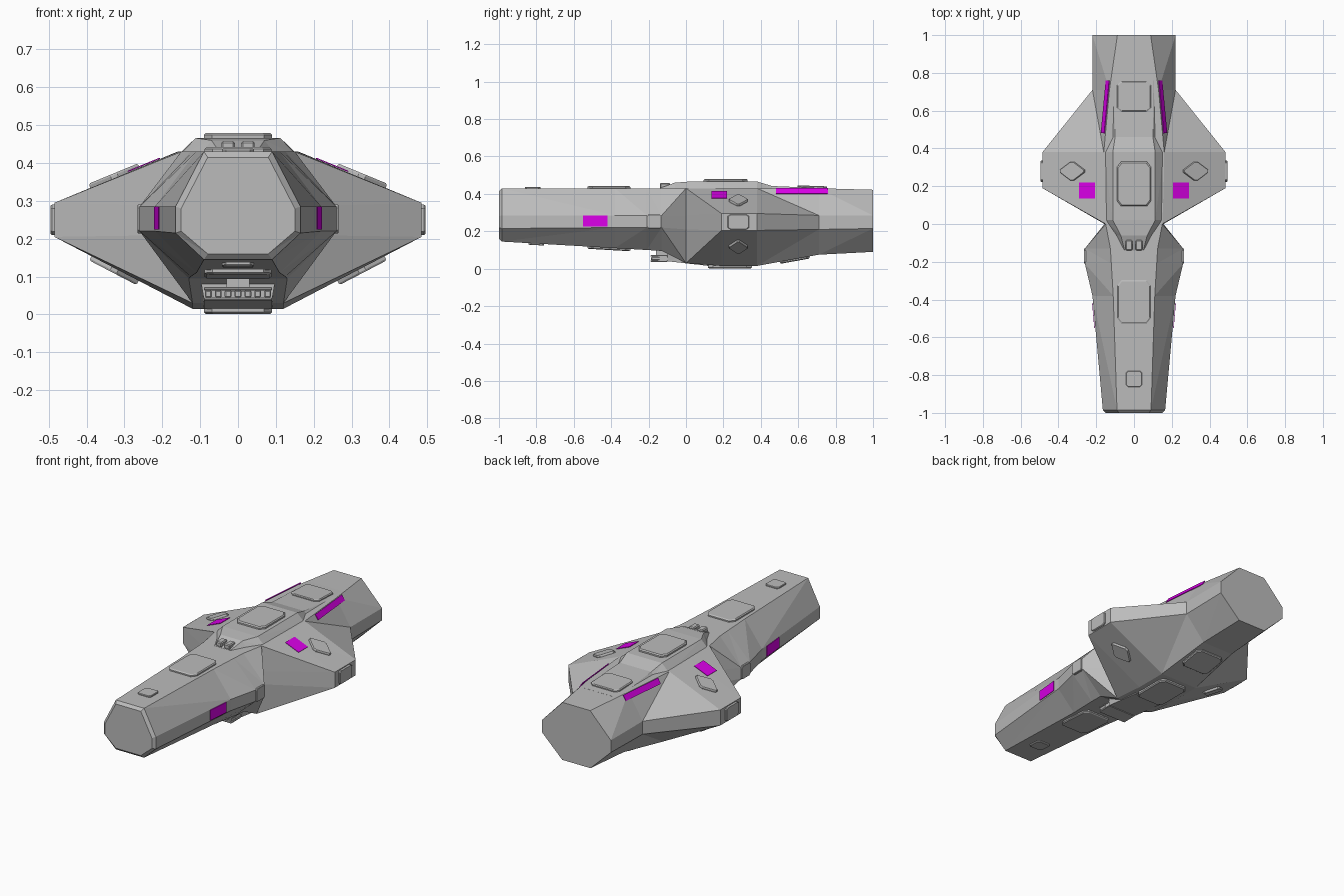
import bpy
import bmesh
from mathutils import Vector

if "Cube" in bpy.data.objects:
    bpy.data.objects.remove(bpy.data.objects["Cube"], do_unlink=True)


def material(name, color):
    m = bpy.data.materials.new(name)
    m.use_nodes = True
    m.diffuse_color = color
    m.node_tree.nodes["Principled BSDF"].inputs["Base Color"].default_value = color
    return m


GREY = material("hull_grey", (0.5, 0.5, 0.5, 1))
MAGENTA = material("marking_magenta", (0.7, 0.0, 0.8, 1))


def finish(name, bm, mat):
    bmesh.ops.recalc_face_normals(bm, faces=bm.faces)
    mesh = bpy.data.meshes.new(name)
    bm.to_mesh(mesh)
    bm.free()
    mesh.materials.append(mat)
    ob = bpy.data.objects.new(name, mesh)
    bpy.context.collection.objects.link(ob)
    return ob


def loft(name, rings, flip_spans=()):
    """Skin closed rings; flip_spans choose the other diagonal."""
    bm = bmesh.new()
    vs = [[bm.verts.new(p) for p in r] for r in rings]
    n = len(vs[0])
    for i in range(len(vs) - 1):
        for k in range(n):
            a, b = vs[i][k], vs[i][(k + 1) % n]
            c, d = vs[i + 1][(k + 1) % n], vs[i + 1][k]
            # diagonals run from the flat top/bottom out to the side
            inner_first = abs(d.co.x) < abs(c.co.x)
            if i in flip_spans:
                inner_first = not inner_first
            if abs(c.co.x - d.co.x) < 1e-5 or abs(c.co.z - d.co.z) < 1e-5:
                bm.faces.new((a, b, c, d))
            elif inner_first:
                bm.faces.new((a, b, c))
                bm.faces.new((a, c, d))
            else:
                bm.faces.new((a, b, d))
                bm.faces.new((b, c, d))
    bm.faces.new(vs[0])
    bm.faces.new(vs[-1])
    return finish(name, bm, GREY)


def octagon(y, w, top_w, top, up, low, bottom, bot_w):
    half = [(top_w, top), (w, up), (w, low), (bot_w, bottom)]
    pts = half + [(-x, z) for x, z in reversed(half)]
    return [(x, y, z) for x, z in pts]


def panel(name, center, normal, along, corners, height=0.012, cut=0.12, mat=GREY):
    """Raised plate with clipped corners and a bevelled rim."""
    n = Vector(normal).normalized()
    u = Vector(along).normalized()
    u = (u - n * u.dot(n)).normalized()
    v = n.cross(u)
    pts = []
    for i, p in enumerate(corners):
        p = Vector(p)
        if cut:
            for q in (corners[i - 1], corners[(i + 1) % len(corners)]):
                pts.append(p + (Vector(q) - p) * cut)
        else:
            pts.append(p)
    bm = bmesh.new()
    rings = []
    for h, s in ((-0.008 if cut else 0.001, 1), (height * 0.6, 1), (height, 0.94 if cut else 1)):
        rings.append([bm.verts.new(Vector(center) + (u * p.x + v * p.y) * s + n * h) for p in pts])
    for a, b in zip(rings, rings[1:]):
        for i in range(len(a)):
            j = (i + 1) % len(a)
            bm.faces.new((a[i], a[j], b[j], b[i]))
    bm.faces.new(rings[0])
    bm.faces.new(rings[-1])
    return finish(name, bm, mat)


def rect(a, b):
    return [(-a, -b), (a, -b), (a, b), (-a, b)]


def diamond(a, b):
    return [(-a, 0), (0, -b), (a, 0), (0, b)]


def box(name, x, y, z, bevel=0.0):
    bm = bmesh.new()
    bmesh.ops.create_cube(bm, size=1)
    for v in bm.verts:
        for i, (lo, hi) in enumerate((x, y, z)):
            v.co[i] = lo if v.co[i] < 0 else hi
    if bevel:
        bmesh.ops.bevel(bm, geom=bm.edges[:], offset=bevel, segments=1, affect='EDGES')
    return finish(name, bm, GREY)


# Main hull: octagonal nose, neck, swept wings and tail
loft("hull", [octagon(*s) for s in (
    (-1.0, .15, .08, .415, .28, .22, .16, .08),
    (-.985, .165, .09, .43, .285, .215, .145, .09),
    (-.38, .22, .11, .43, .285, .22, .11, .11),
    (-.21, .26, .12, .43, .285, .22, .1, .125),
    (-.13, .26, .125, .43, .285, .22, .095, .13),
    (0, .156, .15, .43, .285, .21, .03, .12),
    (.19, .485, .157, .43, .295, .205, .015, .12),
    (.38, .485, .16, .43, .295, .205, .015, .12),
    (.71, .22, .13, .43, .285, .21, .075, .1),
    (1.0, .22, .088, .422, .285, .215, .09, .09))], flip_spans=(4,))

# Raised spine along the roof
loft("roof_spine", [[(b, y, .42), (t, y, z), (-t, y, z), (-b, y, .42)] for y, t, b, z in (
    (-.14, .05, .06, .431), (-.06, .07, .1, .46), (.02, .112, .155, .466),
    (.38, .112, .16, .466), (.46, .1, .12, .442), (.8, .1, .115, .428))])

# Chin under the neck, with the sensor rack
loft("chin", [[(.1, y, .1), (.09, y, z), (-.09, y, z), (-.1, y, .1)]
              for y, z in ((-.1, .04), (.12, .015))])
box("rack_mount", (-.03, .03), (-.16, -.08), (.06, .1))
for label, z in (("lower", .037), ("upper", .064)):
    box("rack_bar_" + label, (-.09, .09), (-.19, -.1), (z, z + .008), .002)
box("rack_back", (-.085, .085), (-.15, -.08), (.04, .068))
for i in range(7):
    x = -.078 + i * .026
    box("rack_cell", (x - .009, x + .009), (-.186, -.14), (.045, .064), .003)

# Twin roof sensors ahead of the spine
for s in (-1, 1):
    box("roof_sensor", (s * .026 - .018, s * .026 + .018), (-.14, -.085), (.43, .458), .005)

# Roof and belly hatches on the centre line
X = (1, 0, 0)
panel("nose_roof_hatch", (0, -.82, .43), (0, 0, 1), X, rect(.042, .042), .008)
panel("neck_roof_hatch", (0, -.412, .43), (0, 0, 1), X, rect(.088, .115))
panel("main_roof_hatch", (0, .212, .466), (0, 0, 1), X, rect(.09, .118), .014)
panel("tail_roof_hatch", (0, .675, .433), (0, .035, 1), X, rect(.09, .08), .01)
panel("nose_belly_hatch", (0, -.8, .134), (0, -.058, -1), X, rect(.042, .042), .008)
panel("neck_belly_hatch", (0, -.412, .112), (0, -.058, -1), X, rect(.088, .115))
panel("main_belly_hatch", (0, .235, .015), (0, 0, -1), X, rect(.09, .118), .014)
panel("tail_belly_hatch", (0, .58, .052), (0, .18, -1), X, rect(.09, .08))

# Paired panels and painted markings
for s, side in ((1, "left"), (-1, "right")):
    top_n, low_n = (s * .135, 0, .328), (s * .19, 0, -.365)
    panel(side + "_wing_top_panel", (s * .325, .28, .361), top_n, X, diamond(.08, .056))
    panel(side + "_wing_low_panel", (s * .325, .28, .121), low_n, X, diamond(.08, .056))
    panel(side + "_wing_tip_panel", (s * .485, .28, .25), (s, 0, 0), (0, 1, 0), rect(.057, .04), .01)
    panel(side + "_neck_panel", (s * .26, -.17, .252), (s, 0, 0), (0, 1, 0), rect(.04, .038), .006)
    panel(side + "_wing_marking", (s * .248, .178, .393), top_n, X,
          rect(.046, .042), .004, 0, MAGENTA)
    panel(side + "_nose_marking", (s * .212, -.485, .255), (s, -.09, 0), (0, 1, 0),
          rect(.066, .03), .004, 0, MAGENTA)
    panel(side + "_tail_marking", (s * .15, .62, .414), (s * .0464, .00435, .0288),
          (s * -.03, .32, 0), rect(.14, .017), .005, 0, MAGENTA)
